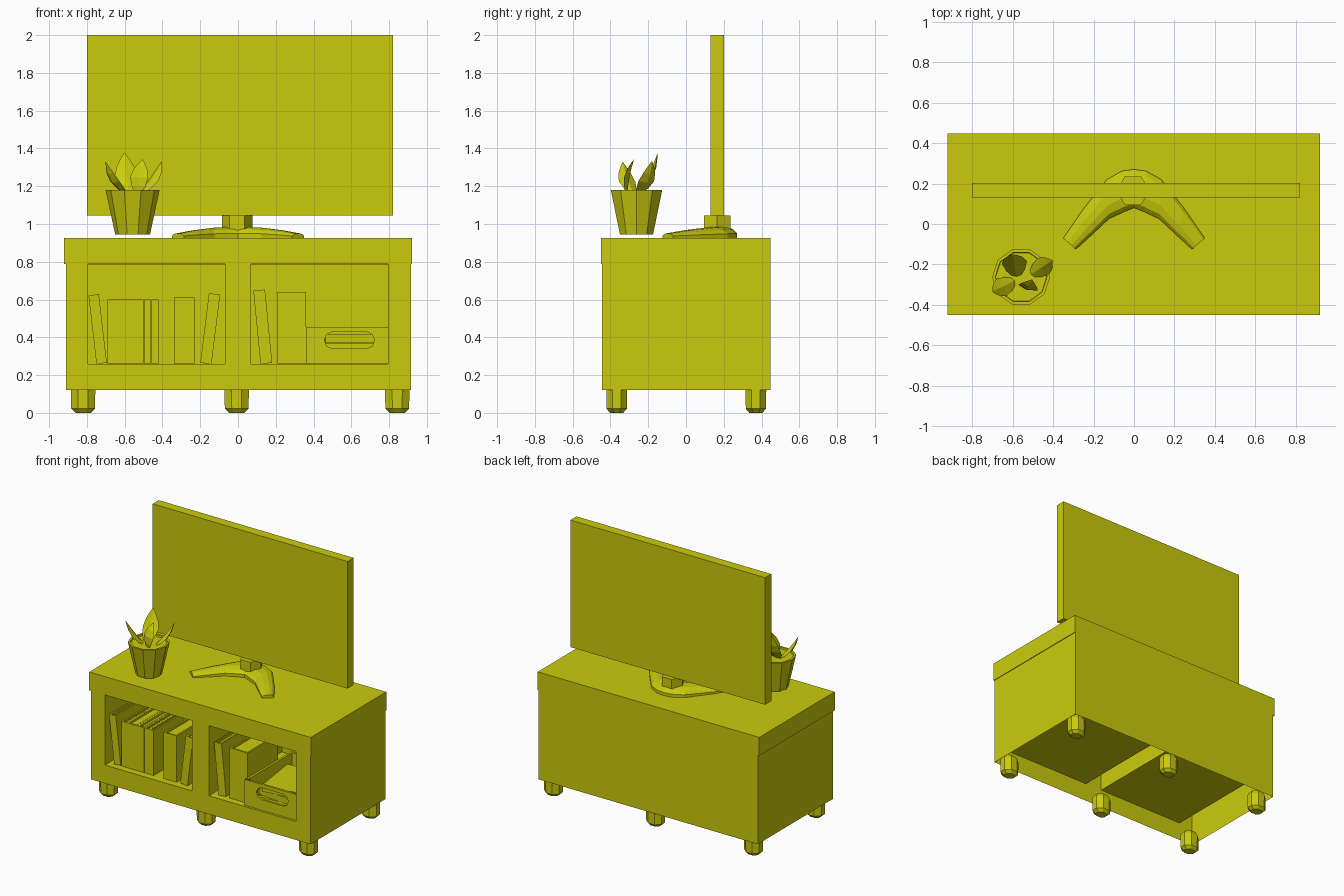
import bpy, bmesh, math
from mathutils import Vector, Matrix

if "Cube" in bpy.data.objects:
    bpy.data.objects.remove(bpy.data.objects["Cube"])

mat = bpy.data.materials.new("mustard yellow")
mat.diffuse_color = (0.6, 0.6, 0.004, 1)
mat.use_nodes = True
mat.node_tree.nodes["Principled BSDF"].inputs["Base Color"].default_value = mat.diffuse_color


def finish(bm, name, recalc=True):
    if recalc:
        bmesh.ops.recalc_face_normals(bm, faces=bm.faces)
    me = bpy.data.meshes.new(name)
    bm.to_mesh(me)
    bm.free()
    me.materials.append(mat)
    ob = bpy.data.objects.new(name, me)
    bpy.context.collection.objects.link(ob)
    return ob


def add_box(bm, x, y, z, skip=(), inward=False):
    v = [bm.verts.new((a, b, c)) for c in z for b in y for a in x]
    sides = {"bottom": (0, 2, 3, 1), "top": (4, 5, 7, 6), "front": (0, 1, 5, 4),
             "back": (2, 6, 7, 3), "left": (0, 4, 6, 2), "right": (1, 3, 7, 5)}
    for key, idx in sides.items():
        if key not in skip:
            f = bm.faces.new([v[i] for i in idx])
            if inward:
                f.normal_flip()


def box(name, x, y, z):
    bm = bmesh.new()
    add_box(bm, x, y, z)
    return finish(bm, name)


def loft(name, rings):
    bm = bmesh.new()
    vs = [[bm.verts.new(p) for p in r] for r in rings]
    n = len(vs[0])
    for a, b in zip(vs, vs[1:]):
        for i in range(n):
            j = (i + 1) % n
            bm.faces.new((a[i], a[j], b[j], b[i]))
    bm.faces.new(vs[0])
    bm.faces.new(vs[-1])
    return finish(bm, name)


def turned(name, cx, cy, profile, n, phase=0.0, sy=1.0):
    ang = [phase + 2 * math.pi * i / n for i in range(n)]
    return loft(name, [[(cx + r * math.cos(a), cy + sy * r * math.sin(a), z)
                        for a in ang] for r, z in profile])


# Cabinet: shell open below, front frame, two open bays, top slab
bm = bmesh.new()
add_box(bm, (-0.91, 0.915), (-0.445, 0.447), (0.12, 0.79), skip=("bottom", "front"))
for x0, x1, z0, z1 in ((-0.91, 0.915, 0.12, 0.258), (-0.91, -0.795, 0.258, 0.79),
                       (-0.07, 0.07, 0.258, 0.79), (0.795, 0.915, 0.258, 0.79)):
    bm.faces.new([bm.verts.new((x, -0.445, z))
                  for x, z in ((x0, z0), (x1, z0), (x1, z1), (x0, z1))])
for x in ((-0.795, -0.07), (0.07, 0.795)):
    add_box(bm, x, (-0.445, 0.42), (0.258, 0.785), skip=("front",), inward=True)
finish(bm, "cabinet_body", recalc=False)
box("cabinet_top", (-0.922, 0.92), (-0.45, 0.447), (0.788, 0.926))

# Six stubby legs
for x in (-0.82, -0.007, 0.843):
    for y in (-0.367, 0.37):
        turned("leg", x, y, ((0.044, 0), (0.068, 0.022), (0.07, 0.12), (0.05, 0.15)),
               8, math.pi / 8, 0.85)

# Television: panel, neck and curved foot
box("screen", (-0.8, 0.82), (0.13, 0.202), (1.045, 2.0))
turned("screen_neck", -0.005, 0.165, ((0.081, 0.95), (0.081, 1.046)), 6)
half = [((0.35, -0.07), (0.287, -0.125), 0.95), ((0.25, 0.075), (0.21, -0.055), 0.967),
        ((0.135, 0.22), (0.125, 0.025), 0.98), ((0.06, 0.262), (0.05, 0.06), 0.984)]
stations = ([((-o[0], o[1]), (-i[0], i[1]), h) for o, i, h in half]
            + [((0, 0.27), (0, 0.08), 0.986)] + half[::-1])
rings = []
for o, i, h in stations:
    o, i = Vector(o), Vector(i)
    rings.append([(*o.lerp(i, t), 0.927 + (h - 0.927) * k) for t, k in
                  ((0, 0), (0, 0.4), (0.12, 0.8), (0.35, 1), (0.65, 1),
                   (0.88, 0.8), (1, 0.4), (1, 0))])
loft("screen_foot", rings)

# Plant pot with four pointed leaves
turned("plant_pot", -0.558, -0.262, ((0.092, 0.944), (0.143, 1.18), (0.128, 1.18), (0.126, 1.168)), 10)


def leaf(base, tip, out, width):
    base, tip, out = Vector(base), Vector(tip), Vector((*out, 0)).normalized()
    axis = (tip - base).normalized()
    side = axis.cross(out).normalized()
    thick = side.cross(axis)
    rs = []
    for t, w in ((0, 0.3), (0.2, 0.75), (0.45, 1), (0.7, 0.75), (0.88, 0.35), (1, 0.02)):
        c = base.lerp(tip, t) + thick * (0.06 * math.sin(math.pi * t) * width / 0.1 * 0.3)
        s, k = side * width * w / 2, thick * 0.014 * w
        rs.append([c - s, c - k, c + s, c + k])
    loft("leaf", rs)


leaf((-0.58, -0.26, 1.16), (-0.602, -0.15, 1.378), (-0.1, 1), 0.125)
leaf((-0.59, -0.28, 1.16), (-0.7, -0.335, 1.328), (-0.9, -0.5), 0.1)
leaf((-0.53, -0.315, 1.16), (-0.505, -0.275, 1.342), (-0.3, -1), 0.1)
leaf((-0.51, -0.25, 1.16), (-0.403, -0.18, 1.332), (0.9, 0.6), 0.1)


# Books: two covers, a spine and a lower page block, optionally leaning
def book(x_bottom, x_top, width, z_top, front=-0.4, depth=0.36):
    rise = z_top - 0.262
    length = math.hypot(rise, x_top - x_bottom)
    h, y1 = width / 2, front + depth
    bm = bmesh.new()
    add_box(bm, (-h, -h + 0.012), (front, y1), (0, length))
    add_box(bm, (h - 0.012, h), (front, y1), (0, length))
    add_box(bm, (-h + 0.012, h - 0.012), (front, front + 0.012), (0, length))
    add_box(bm, (-h + 0.012, h - 0.012), (front + 0.012, y1 - 0.012), (0.012, length - 0.015))
    rot = Matrix.Rotation(math.atan2(x_top - x_bottom, rise), 4, "Y")
    bm.transform(Matrix.Translation((x_bottom, 0, 0.262)) @ rot)
    finish(bm, "book")


book(-0.722, -0.764, 0.055, 0.625)
for x, w in ((-0.667, 0.046), (-0.6, 0.086), (-0.528, 0.056), (-0.479, 0.038), (-0.44, 0.038)):
    book(x, x, w, 0.6)
book(-0.285, -0.285, 0.108, 0.61)
book(-0.17, -0.124, 0.06, 0.63)
book(0.15, 0.112, 0.062, 0.65)
book(0.285, 0.285, 0.15, 0.64)

# Crate: front with a rounded hand slot, plain walls and floor
cu = bpy.data.curves.new("crate_front", "CURVE")
cu.dimensions = "2D"
cu.fill_mode = "BOTH"
cu.extrude = 0.008
slot = [(0.59 + s * 0.088 + 0.045 * math.cos(a), 0.385 + 0.045 * math.sin(a))
        for s, start in ((1, -90), (-1, 90))
        for a in (math.radians(start + 45 * k) for k in range(5))]
for pts in ([(0.36, 0.262), (0.794, 0.262), (0.794, 0.456), (0.36, 0.456)], slot):
    sp = cu.splines.new("POLY")
    sp.points.add(len(pts) - 1)
    for p, (x, z) in zip(sp.points, pts):
        p.co = (x, z, 0, 1)
    sp.use_cyclic_u = True
cu.materials.append(mat)
panel = bpy.data.objects.new("crate_front", cu)
panel.rotation_euler = (math.pi / 2, 0, 0)
panel.location = (0, -0.427, 0)
bpy.context.collection.objects.link(panel)
for nm, x, y, z in (("crate_left", (0.362, 0.378), (-0.42, 0.12), (0.262, 0.456)),
                    ("crate_right", (0.777, 0.793), (-0.42, 0.12), (0.262, 0.456)),
                    ("crate_back", (0.378, 0.777), (0.104, 0.12), (0.262, 0.456)),
                    ("crate_floor", (0.378, 0.777), (-0.42, 0.104), (0.262, 0.275))):
    box(nm, x, y, z)

# Flat stack inside the crate
for i, turn in enumerate((4, -6, 8)):
    ob = box("stacked_book", (-0.15, 0.15), (-0.19, 0.19), (0, 0.046))
    ob.location = (0.585, -0.17, 0.276 + 0.048 * i)
    ob.rotation_euler.z = math.radians(turn)
